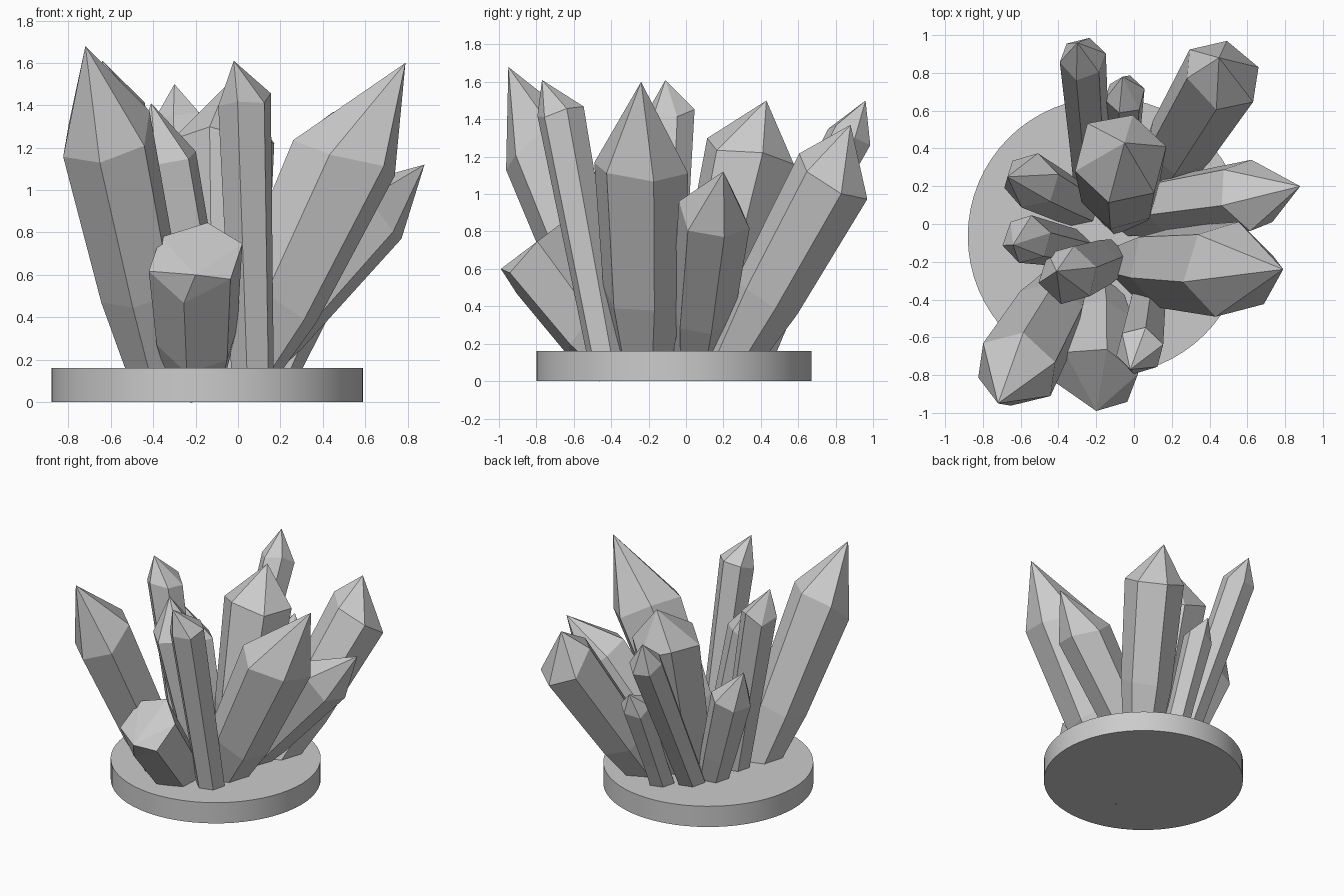
import bpy, bmesh, math, random
from mathutils import Vector

if "Cube" in bpy.data.objects:
    bpy.data.objects.remove(bpy.data.objects["Cube"])

random.seed(4)
ROOT_Z = 0.1
SIDES = 6

def crystal(name, root, shoulder, tip, radius):
    """Faceted shard: narrow root, swollen lower body, wide uneven shoulder, off-centre point."""
    base, shoulder, tip = Vector((*root, ROOT_Z)), Vector(shoulder), Vector(tip)
    axis = (tip - base).normalized()
    side = axis.cross(Vector((0, 1, 0))).normalized()
    up = axis.cross(side)
    bm = bmesh.new()
    rings = []
    for c, r, jit in ((base, 0.06 + radius / 3, 0),
                      (base.lerp(shoulder, 0.35), radius * 0.86, 0.15),
                      (shoulder, radius, 0.25)):
        ring = []
        for i in range(SIDES):
            a = 2 * math.pi * (i + 0.25) / SIDES
            p = c + r * (math.cos(a) * side + math.sin(a) * up)
            ring.append(bm.verts.new(p + axis * r * random.uniform(-jit, jit)))
        rings.append(ring)
    point = bm.verts.new(tip)
    bm.faces.new(rings[0][::-1])
    for i in range(SIDES):
        j = (i + 1) % SIDES
        for low, high in zip(rings, rings[1:]):
            bm.faces.new((low[i], low[j], high[j], high[i]))
        bm.faces.new((rings[-1][i], rings[-1][j], point))
    bmesh.ops.recalc_face_normals(bm, faces=bm.faces)
    me = bpy.data.meshes.new(name)
    bm.to_mesh(me)
    bm.free()
    bpy.context.collection.objects.link(bpy.data.objects.new(name, me))

# Round base plate
bpy.ops.mesh.primitive_cylinder_add(vertices=64, radius=0.735, depth=0.16,
                                    location=(-0.145, -0.065, 0.08))
bpy.context.object.name = "base_plate"
bpy.ops.object.shade_smooth_by_angle()

# Crystals: root on the plate, shoulder centre, tip, shoulder radius
crystal("front_left_large_crystal", (-0.37, -0.34), (-0.62, -0.77, 1.26), (-0.72, -0.95, 1.68), 0.23)
crystal("front_small_crystal", (-0.19, -0.38), (-0.2, -0.8, 0.67), (-0.2, -0.99, 0.6), 0.23)
crystal("front_tall_thin_crystal", (0.07, -0.42), (0.03, -0.67, 1.44), (-0.02, -0.77, 1.61), 0.13)
crystal("right_large_crystal", (0.0, -0.22), (0.51, -0.24, 1.17), (0.79, -0.24, 1.6), 0.26)
crystal("right_low_crystal", (-0.04, 0.06), (0.61, 0.15, 0.88), (0.88, 0.2, 1.12), 0.2)
crystal("back_right_large_crystal", (0.13, 0.24), (0.47, 0.8, 1.12), (0.45, 0.88, 1.37), 0.22)
crystal("centre_thick_crystal", (-0.07, 0.08), (-0.07, 0.35, 1.25), (-0.05, 0.43, 1.5), 0.25)
crystal("back_tall_thin_crystal", (-0.22, 0.22), (-0.27, 0.87, 1.3), (-0.3, 0.96, 1.5), 0.125)
crystal("back_small_crystal", (-0.06, 0.36), (-0.05, 0.68, 0.85), (-0.06, 0.78, 0.98), 0.11)
crystal("left_tall_thin_crystal", (-0.32, -0.13), (-0.57, -0.08, 1.42), (-0.64, -0.11, 1.61), 0.13)
crystal("left_short_crystal", (-0.28, 0.09), (-0.55, 0.23, 0.88), (-0.67, 0.25, 1.11), 0.15)
crystal("left_middle_crystal", (-0.14, -0.19), (-0.35, -0.27, 1.15), (-0.41, -0.25, 1.41), 0.16)
